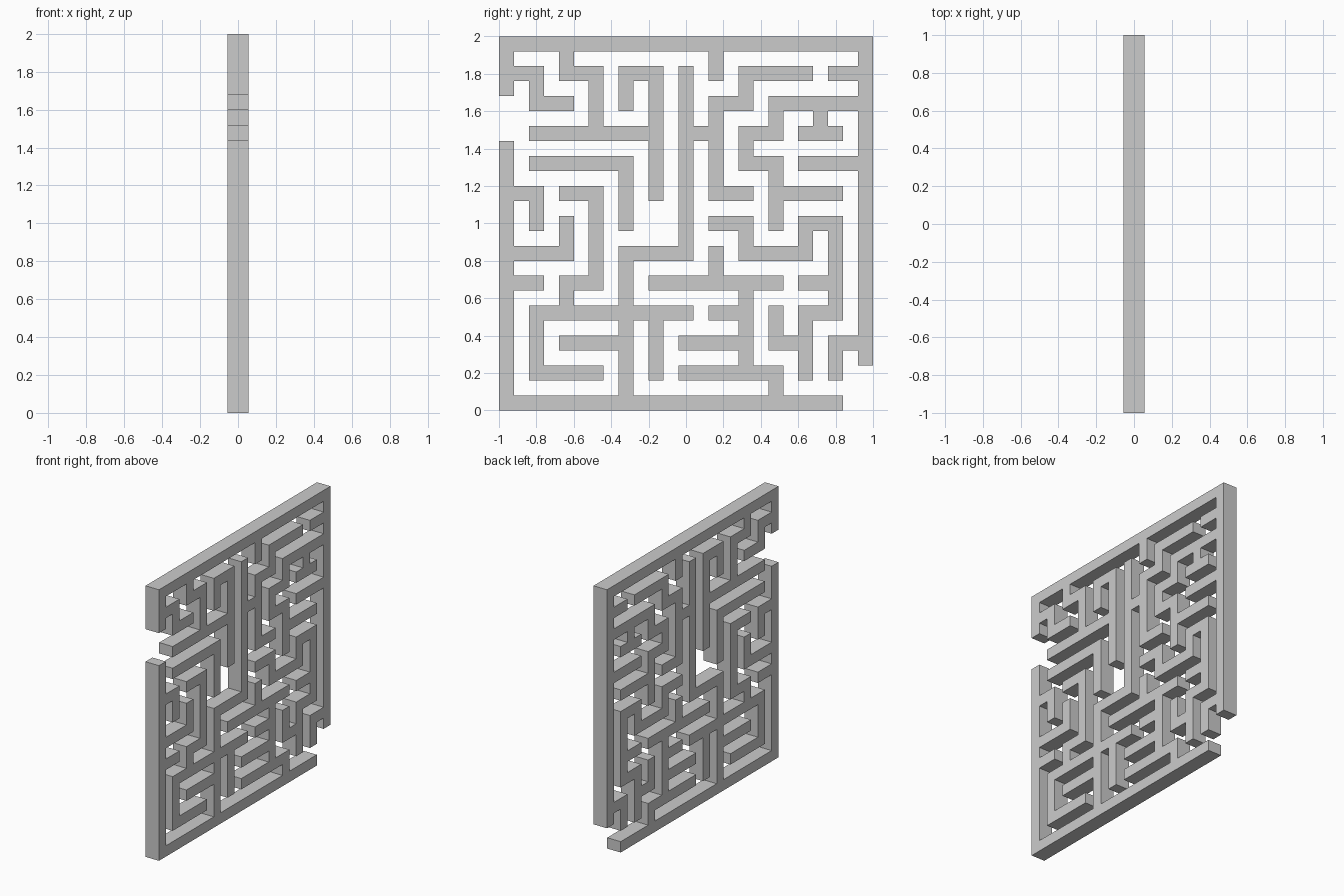
import bpy
import bmesh

if "Cube" in bpy.data.objects:
    bpy.data.objects.remove(bpy.data.objects["Cube"])

U = 0.08          # wall width = gap width; the panel is 25 x 25 units
DEPTH = 0.11

# Horizontal walls: grid line (bottom to top) -> spans between grid columns
ROWS = {
    12: [(0, 12)],
    11: [(0, 1), (2, 3), (4, 5), (8, 10), (11, 12)],
    10: [(1, 2), (7, 8), (9, 12)],
    9: [(1, 5), (6, 7), (8, 9), (10, 11)],
    8: [(1, 4), (8, 9), (10, 12)],
    7: [(0, 1), (2, 3), (7, 8), (9, 11)],
    6: [(7, 8), (10, 11)],
    5: [(0, 2), (4, 6), (8, 10)],
    4: [(0, 1), (2, 3), (5, 9), (10, 11)],
    3: [(1, 6), (7, 8), (10, 11)],
    2: [(2, 4), (6, 8), (9, 10), (11, 12)],
    1: [(1, 3), (6, 9)],
    0: [(0, 11)],
}
# Vertical walls: grid column (left to right) -> spans between grid lines
COLS = {
    0: [(0, 8.5), (10.5, 12)],
    1: [(1, 3), (6, 7), (10, 11)],
    2: [(3, 4), (5, 6), (11, 12)],
    3: [(4, 7), (9, 11)],
    4: [(0, 5), (6, 8), (10, 11)],
    5: [(1, 3), (7, 11)],
    6: [(5, 11)],
    7: [(4, 5), (7, 10), (11, 12)],
    8: [(1, 4), (5, 6), (8, 9), (10, 11)],
    9: [(0, 1), (2, 3), (6, 8), (9, 10)],
    10: [(1, 3), (5, 6)],
    10.5: [(9, 10)],
    11: [(1, 2), (3, 6)],
    12: [(1.5, 12)],
}


def cells(spans):
    for a, b in spans:
        yield from range(int(2 * a), int(2 * b) + 1)


# Merge all walls into one set of filled unit squares
filled = {(c, int(2 * r)) for r, s in ROWS.items() for c in cells(s)}
filled |= {(int(2 * c), r) for c, s in COLS.items() for r in cells(s)}

# Flat wall plan in the y-z plane
bm = bmesh.new()
verts = {}


def corner(i, j):
    if (i, j) not in verts:
        verts[i, j] = bm.verts.new((0, i * U - 1, j * U))
    return verts[i, j]


for i, j in sorted(filled):
    bm.faces.new([corner(i, j), corner(i + 1, j),
                  corner(i + 1, j + 1), corner(i, j + 1)])

mesh = bpy.data.meshes.new("maze_walls")
bm.to_mesh(mesh)
bm.free()
maze = bpy.data.objects.new("maze_walls", mesh)
bpy.context.collection.objects.link(maze)

# Wall depth
solid = maze.modifiers.new("depth", 'SOLIDIFY')
solid.thickness = DEPTH
solid.offset = 0
